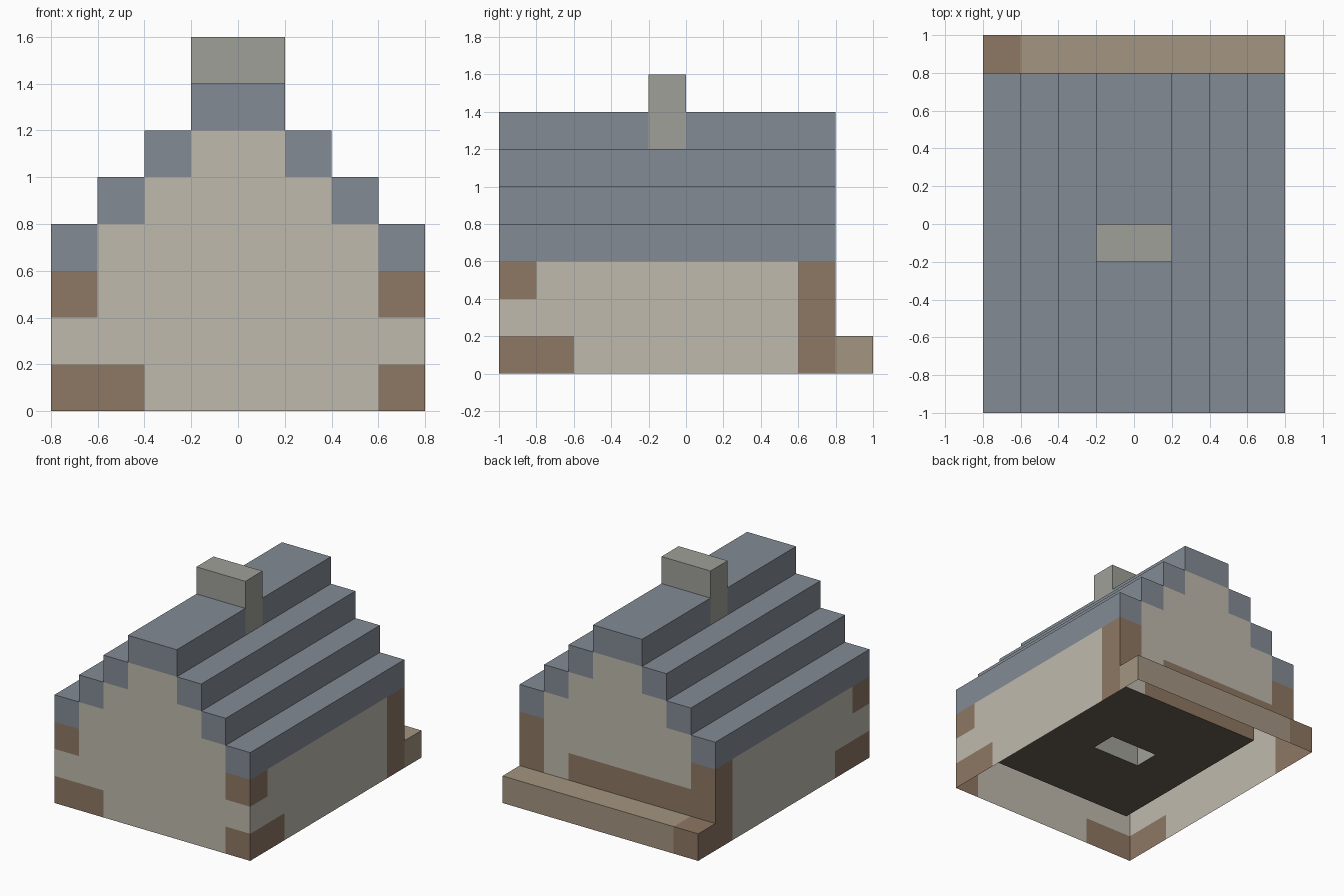
import bpy, bmesh

if "Cube" in bpy.data.objects:
    bpy.data.objects.remove(bpy.data.objects["Cube"])

S = 0.2          # block size
cells = {}       # (i, j, k) -> part name; x = i*S, y = j*S, z = k*S


def fill(part, xs, ys, zs):
    """Fill a box of blocks, given as half-open index ranges."""
    for i in range(*xs):
        for j in range(*ys):
            for k in range(*zs):
                cells[i, j, k] = part


def clear(xs, ys, zs):
    for i in range(*xs):
        for j in range(*ys):
            for k in range(*zs):
                cells.pop((i, j, k), None)


# Walls with gables, hollowed out above a one-block floor
fill("walls", (-4, 4), (-5, 4), (0, 3))
for k, w in ((3, 3), (4, 2), (5, 1)):
    fill("walls", (-w, w), (-5, 4), (k, k + 1))
fill("floor", (-3, 3), (-4, 3), (0, 1))
clear((-3, 3), (-4, 3), (1, 4))
for k, w in ((4, 2), (5, 1)):
    clear((-w, w), (-4, 3), (k, k + 1))

# Stepped roof, one block thick, and ridge
for k in range(3, 6):
    w = 7 - k
    for i in (-w, w - 1):
        fill("roof", (i, i + 1), (-5, 4), (k, k + 1))
fill("roof", (-1, 1), (-5, 4), (6, 7))

# Timber corners
for i in (-4, 3):
    fill("timber", (i, i + 1), (3, 4), (0, 3))       # back posts
    fill("timber", (i, i + 1), (-5, -4), (2, 3))     # front upper blocks
    fill("timber", (i, i + 1), (-5, -3), (0, 1))     # front lower blocks
fill("timber", (-4, -2), (-5, -4), (0, 1))
fill("timber", (-3, 2), (3, 4), (1, 2))              # back rail

# Bench along the back, with a timber end block
fill("back_bench", (-4, 4), (4, 5), (0, 1))
fill("timber", (-4, -3), (4, 5), (0, 1))

# Chimney rising from the floor
fill("chimney", (-1, 1), (-1, 0), (1, 8))

# Two in-plane axes for each face direction, ordered for outward normals
DIRS = [(a, s) for a in range(3) for s in (0, 1)]


def build(part, color):
    """Make one object from the exposed block faces; the underside stays open."""
    bm = bmesh.new()
    for c, name in cells.items():
        if name != part:
            continue
        for a, s in DIRS:
            n = list(c)
            n[a] += 1 if s else -1
            if tuple(n) in cells or n[2] < 0:
                continue
            corners = []
            for u, v in ((0, 0), (1, 0), (1, 1), (0, 1)):
                p = list(c)
                p[a] += s
                p[(a + 1) % 3] += u
                p[(a + 2) % 3] += v
                corners.append(bm.verts.new([q * S for q in p]))
            bm.faces.new(corners if s else corners[::-1])
    bmesh.ops.remove_doubles(bm, verts=bm.verts, dist=0.001)
    me = bpy.data.meshes.new(part)
    bm.to_mesh(me)
    bm.free()
    mat = bpy.data.materials.new(part)
    mat.diffuse_color = (*color, 1)
    mat.use_nodes = True
    mat.node_tree.nodes["Principled BSDF"].inputs["Base Color"].default_value = mat.diffuse_color
    me.materials.append(mat)
    bpy.context.collection.objects.link(bpy.data.objects.new(part, me))


for part, color in {
    "walls": (0.52, 0.49, 0.42),
    "roof": (0.23, 0.26, 0.30),
    "timber": (0.27, 0.185, 0.125),
    "back_bench": (0.37, 0.30, 0.22),
    "chimney": (0.35, 0.35, 0.32),
    "floor": (0.14, 0.11, 0.085),
}.items():
    build(part, color)
